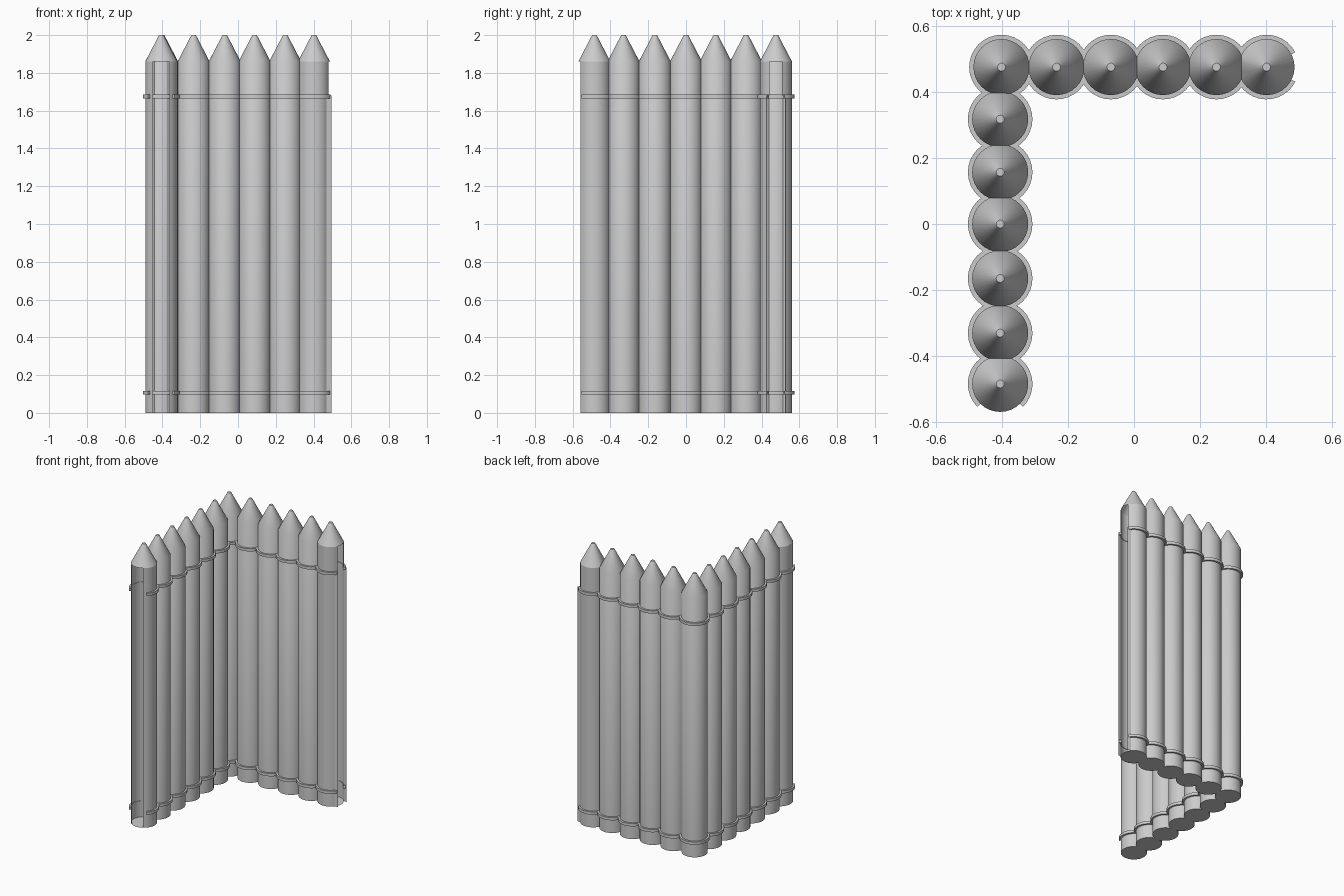
import bpy, bmesh, math

if "Cube" in bpy.data.objects:
    bpy.data.objects.remove(bpy.data.objects["Cube"])

R, RING_R, SHOULDER, TOP = 0.085, 0.098, 1.86, 2.0
SEG = 32

grey = bpy.data.materials.new("weathered_grey")
grey.diffuse_color = (0.6, 0.6, 0.6, 1)
grey.use_nodes = True
grey.node_tree.nodes["Principled BSDF"].inputs["Base Color"].default_value = grey.diffuse_color


def sweep(bm, profile, center, facing=0, gap=0, closed=False):
    """Turn an (r, z) profile round the log axis, leaving a gap of +-gap degrees."""
    a0 = math.radians(facing + gap)
    span = math.radians(360 - 2 * gap)
    n = SEG if gap == 0 else SEG - 4
    cols = []
    for i in range(n if gap == 0 else n + 1):
        a = a0 + span * i / n
        cols.append([bm.verts.new((center[0] + r * math.cos(a),
                                   center[1] + r * math.sin(a), z)) for r, z in profile])
    m = len(profile)
    for i in range(n):
        c, d = cols[i], cols[(i + 1) % len(cols)]
        for k in range(m if closed else m - 1):
            bm.faces.new((c[k], d[k], d[(k + 1) % m], c[(k + 1) % m]))
    if closed and gap:
        bm.faces.new(cols[0])
        bm.faces.new(list(reversed(cols[-1])))
    return cols


def disc(bm, center, r, z, up):
    pts = [bm.verts.new((center[0] + r * math.cos(2 * math.pi * i / SEG),
                         center[1] + r * math.sin(2 * math.pi * i / SEG), z)) for i in range(SEG)]
    bm.faces.new(pts if up else list(reversed(pts)))


def finish(bm, name):
    bmesh.ops.remove_doubles(bm, verts=bm.verts, dist=0.0001)
    me = bpy.data.meshes.new(name)
    bm.to_mesh(me)
    bm.free()
    me.materials.append(grey)
    ob = bpy.data.objects.new(name, me)
    bpy.context.collection.objects.link(ob)
    bpy.ops.object.select_all(action='DESELECT')
    ob.select_set(True)
    bpy.context.view_layer.objects.active = ob
    bpy.ops.object.shade_smooth_by_angle(angle=math.radians(30))


def log(name, c, end=None):
    bm = bmesh.new()
    # flat foot, sharpened point and blunt tip
    disc(bm, c, R, 0, False)
    sweep(bm, [(R, SHOULDER), (0.012, TOP)], c)
    disc(bm, c, 0.012, TOP, True)
    # trunk: the two end logs are open on their outer side
    if end == "front":
        sweep(bm, [(R, 0), (R, SHOULDER)], c, -90, 31)
    elif end == "right":
        sweep(bm, [(R, 1.68), (R, SHOULDER)], c, 0, 23)
        cols = sweep(bm, [(R, 0), (R, 1.68)], c, 0, 27)
        for col, s in ((cols[0], 1), (cols[-1], -1)):   # flared lips
            for v in col:
                v.co.x, v.co.y = c[0] + 0.092, c[1] + s * 0.047
    else:
        sweep(bm, [(R, 0), (R, SHOULDER)], c)
    finish(bm, name)


def band(name, c, z, facing=0, gap=0):
    bm = bmesh.new()
    sweep(bm, [(0.082, z - 0.01), (RING_R, z - 0.01),
               (RING_R, z + 0.01), (0.082, z + 0.01)], c, facing, gap, True)
    finish(bm, name)


# back row from the corner to the right, then the left row towards the front
back = [(x, 0.476) for x in (-0.402, -0.235, -0.07, 0.088, 0.25, 0.402)]
side = [(-0.406, y) for y in (0.318, 0.157, 0.0, -0.165, -0.331, -0.485)]

for row, label, end, facing, gap in ((back, "back", "right", 0, 27),
                                     (side, "side", "front", -90, 45)):
    for i, c in enumerate(row):
        last = i == len(row) - 1
        log(f"{label}_log_{i + 1}", c, end if last else None)
        for z, level in ((0.107, "lower"), (1.675, "upper")):
            band(f"{label}_{level}_band_{i + 1}", c, z, facing, gap if last else 0)
